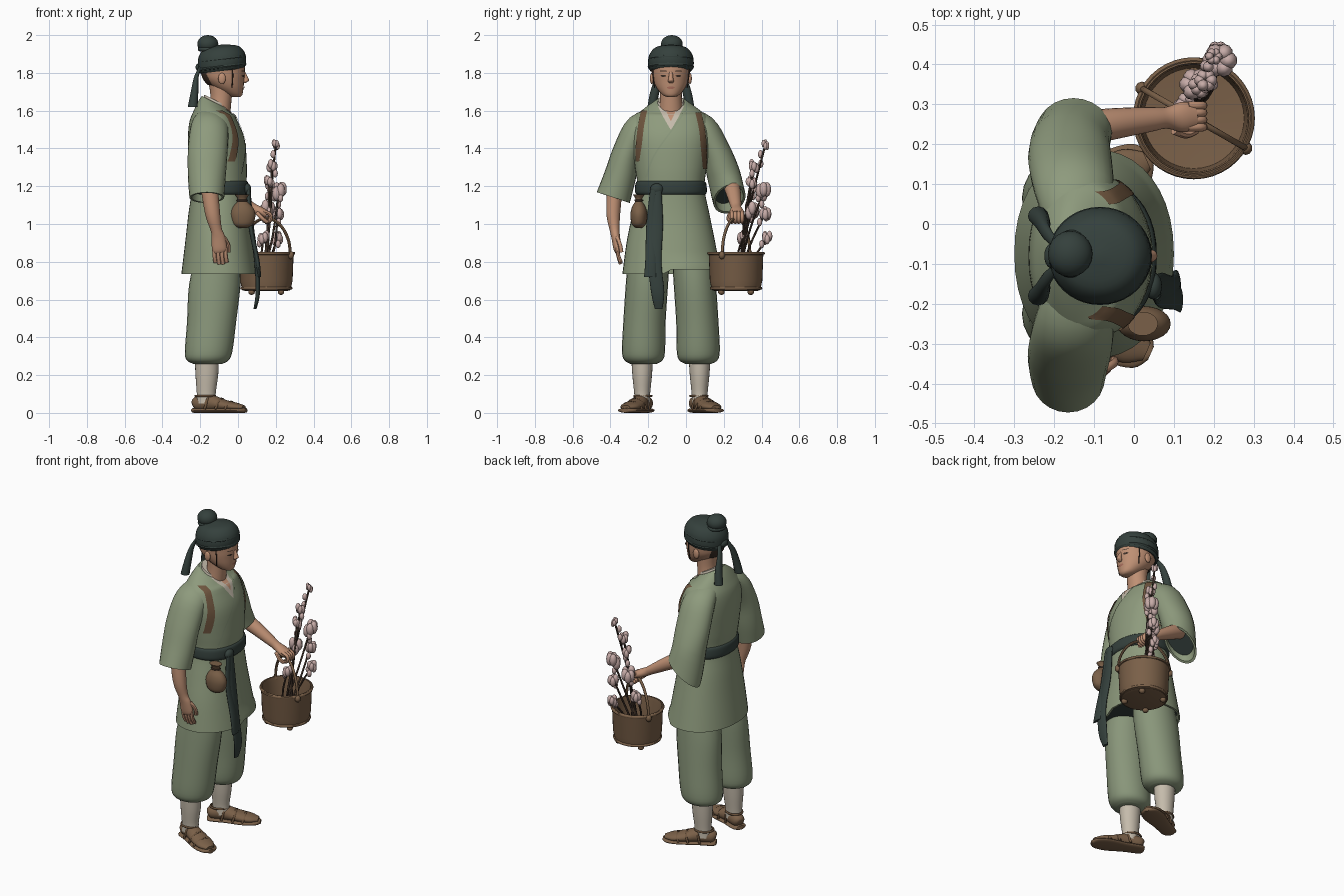
import bpy, bmesh, random
from math import sin, cos, pi, radians
from mathutils import Vector, Matrix
from mathutils.bvhtree import BVHTree

random.seed(4)
if "Cube" in bpy.data.objects:
    bpy.data.objects.remove(bpy.data.objects["Cube"])
MID = -0.08  # body's centre line in y


def material(name, r, g, b):
    m = bpy.data.materials.new(name)
    m.use_nodes = True
    m.diffuse_color = (r, g, b, 1)
    m.node_tree.nodes["Principled BSDF"].inputs["Base Color"].default_value = (r, g, b, 1)
    return m


TUNIC = material("sage_cloth", 0.27, 0.325, 0.205)
PANTS = material("trouser_green", 0.25, 0.305, 0.195)
DARK = material("dark_cloth", 0.035, 0.052, 0.046)
SKIN = material("skin", 0.52, 0.28, 0.175)
WOOD = material("basket_brown", 0.195, 0.117, 0.065)
LEATHER = material("strap_brown", 0.155, 0.09, 0.048)
CREAM = material("cream_linen", 0.56, 0.5, 0.41)
PINK = material("blossom_pink", 0.57, 0.41, 0.39)
TWIG = material("dark_twig", 0.045, 0.028, 0.02)
LIP = material("lip_red", 0.4, 0.16, 0.11)


def finish(name, bm, *mats):
    mesh = bpy.data.meshes.new(name)
    bm.to_mesh(mesh)
    bm.free()
    ob = bpy.data.objects.new(name, mesh)
    bpy.context.collection.objects.link(ob)
    for m in mats:
        mesh.materials.append(m)
    return ob


def smooth_path(rows, steps):
    rows = [Vector(r) for r in rows]
    out = []
    for i in range(len(rows) - 1):
        a, b, c, d = rows[max(i - 1, 0)], rows[i], rows[i + 1], rows[min(i + 2, len(rows) - 1)]
        for k in range(steps):
            t = k / steps
            out.append(b + (c - a) * (t / 2) + (a * 2 - b * 5 + c * 4 - d) * (t * t / 2)
                       + (b * 3 - a - c * 3 + d) * (t ** 3 / 2))
    return out + [rows[-1]]


def loft(name, rows, mat, flat=True, steps=4, sides=24, power=2.0, hollow=None):
    """Skin rings (x, y, z, half width in y, half depth); flat keeps them level."""
    rows = smooth_path(rows, steps)
    bm, rings = bmesh.new(), []
    for i, r in enumerate(rows):
        c = Vector(r[:3])
        u, v = Vector((0, 1, 0)), Vector((1, 0, 0))
        if not flat:
            t = (Vector(rows[min(i + 1, len(rows) - 1)][:3]) - Vector(rows[max(i - 1, 0)][:3])).normalized()
            u = (u - t * u.dot(t)).normalized()
            v = t.cross(u)
        ring = []
        for k in range(sides):
            a = 2 * pi * k / sides
            p, q = [abs(w) ** (2 / power) * (1 if w > 0 else -1) for w in (cos(a), sin(a))]
            ring.append(bm.verts.new(c + u * p * max(r[3], .001) + v * q * max(r[4], .001)))
        rings.append(ring)
    for a, b in zip(rings, rings[1:]):
        for k in range(sides):
            bm.faces.new((a[k], a[k - 1], b[k - 1], b[k]))
    bm.faces.new(rings[0])
    cap = bm.faces.new(rings[-1])
    bmesh.ops.recalc_face_normals(bm, faces=bm.faces)
    if hollow:  # sink the last cap to form an open hem
        bmesh.ops.inset_individual(bm, faces=[cap], thickness=.012, depth=0)
        bmesh.ops.inset_individual(bm, faces=[cap], thickness=.004, depth=-.04)
        cap.material_index = 1
    return finish(name, bm, mat, *([hollow] if hollow else []))


def ball(name, at, size, mat, detail=3):
    bm = bmesh.new()
    bmesh.ops.create_icosphere(bm, subdivisions=detail, radius=1,
                               matrix=Matrix.Translation(at) @ Matrix.Diagonal((*size, 1)))
    return finish(name, bm, mat)


def tube(name, pts, r, mat):
    return loft(name, [(*p, r, r) for p in pts], mat, flat=False, sides=8)


def ring(name, at, rx, ry, r, mat):
    """Level hoop with a round section."""
    bm = bmesh.new()
    n, m = 40, 8
    vs = [[bm.verts.new((at[0] + (rx + r * cos(b)) * cos(a), at[1] + (ry + r * cos(b)) * sin(a), at[2] + r * sin(b)))
           for b in [2 * pi * j / m for j in range(m)]] for a in [2 * pi * i / n for i in range(n)]]
    for i in range(n):
        for j in range(m):
            bm.faces.new((vs[i - 1][j - 1], vs[i][j - 1], vs[i][j], vs[i - 1][j]))
    bmesh.ops.recalc_face_normals(bm, faces=bm.faces)
    return finish(name, bm, mat)


def surface(*obs):
    verts, polys = [], []
    for ob in obs:
        n = len(verts)
        verts += [v.co.copy() for v in ob.data.vertices]
        polys += [[n + i for i in p.vertices] for p in ob.data.polygons]
    return BVHTree.FromPolygons(verts, polys)


def band(name, tree, rows, mat, off=.005):
    """Thin plate laid on the front of a surface; rows are (y, z, half width)."""
    bm, grid = bmesh.new(), []
    for y, z, w in smooth_path(rows, 6):
        line = []
        for k in range(7):
            yy = y + w * (k / 3 - 1)
            hit = tree.ray_cast(Vector((1, yy, z)), Vector((-1, 0, 0)))[0]
            line.append(bm.verts.new(((hit.x if hit else -.12) + off, yy, z)))
        grid.append(line)
    for a, b in zip(grid, grid[1:]):
        for k in range(6):
            bm.faces.new((a[k], b[k], b[k + 1], a[k + 1]))
    return finish(name, bm, mat)


# Tunic body, with a collar dipping forward and a hem lifted at the front
tunic = loft("tunic", [(-.125, MID, 1.665, .08, .066), (-.13, MID, 1.61, .15, .095), (-.13, MID, 1.55, .2, .125),
                       (-.115, MID, 1.45, .21, .15), (-.105, MID, 1.3, .19, .152), (-.1, MID, 1.19, .178, .145),
                       (-.105, MID, 1.05, .205, .158), (-.103, MID, .9, .235, .177), (-.1, MID + .005, .735, .262, .2)],
             TUNIC, sides=40, power=2.15, hollow=DARK)
neck_collar = loft("neck_collar", [(-.12, MID, 1.61, .085, .076), (-.118, MID, 1.678, .068, .06)], CREAM)
for ob in (tunic, neck_collar):
    for v in ob.data.vertices:
        if v.co.z > 1.58:
            v.co.z -= .5 * (v.co.x + .165) * min((v.co.z - 1.58) / .08, 1)
        elif v.co.z < .8 and v.co.x > 0 and v.co.y > -.12:
            v.co.z += .025

# Sleeves, the left one drooping behind the raised forearm
right_sleeve = loft("right_sleeve", [(-.14, -.15, 1.56, .05, .08), (-.15, -.245, 1.51, .075, .1),
                                     (-.16, -.31, 1.39, .075, .105), (-.165, -.35, 1.25, .085, .1),
                                     (-.165, -.385, 1.14, .092, .092)], TUNIC, flat=False, hollow=DARK)
left_sleeve = loft("left_sleeve", [(-.14, -.01, 1.56, .05, .08), (-.15, .085, 1.51, .075, .1),
                                   (-.16, .155, 1.39, .078, .105), (-.16, .2, 1.26, .088, .1),
                                   (-.15, .23, 1.14, .088, .095)], TUNIC, flat=False, hollow=DARK)
for v in left_sleeve.data.vertices:
    v.co.z += .7 * (v.co.x + .14) * max(0, min((1.28 - v.co.z) / .12, 1))
chest = surface(tunic, right_sleeve, left_sleeve)
band("collar_lining", chest, [(MID, 1.625, .07), (MID, 1.57, .042), (MID, 1.5, .002)], CREAM)
band("open_neck", chest, [(MID, 1.625, .038), (MID, 1.59, .022), (MID, 1.545, .001)], SKIN, .008)
band("lapel_edge", chest, [(.005, 1.61, .005), (MID, 1.49, .005), (-.17, 1.36, .005), (-.21, 1.25, .005)], PANTS)
band("right_strap", chest, [(-.222, 1.6, .016), (-.238, 1.52, .016), (-.25, 1.42, .016), (-.258, 1.33, .01)], LEATHER, .008)
band("left_strap", chest, [(.065, 1.59, .016), (.085, 1.5, .016), (.095, 1.4, .016), (.1, 1.29, .01)], LEATHER, .008)

# Waist sash with knot and hanging tails
loft("sash", [(-.1, MID, 1.155, .18, .148), (-.1, MID, 1.17, .19, .157), (-.1, MID, 1.215, .187, .155),
              (-.1, MID, 1.228, .175, .145)], DARK, sides=40, power=2.2)
ball("sash_knot", (.048, -.155, 1.185), (.022, .034, .03), DARK)
loft("long_sash_tail", [(.055, -.15, 1.18, .02, .012), (.07, -.155, 1, .033, .012), (.098, -.165, .8, .035, .012),
                        (.105, -.15, .64, .035, .012), (.09, -.145, .55, .02, .008)], DARK)
loft("short_sash_tail", [(.055, -.17, 1.18, .02, .012), (.065, -.182, 1, .028, .012), (.1, -.185, .82, .03, .012),
                         (.115, -.19, .72, .032, .008)], DARK)

# Drawstring pouch
loft("pouch", [(.025, -.25, .98, .018, .025), (.025, -.25, 1.0, .038, .055), (.025, -.25, 1.05, .044, .067),
               (.025, -.25, 1.09, .036, .052), (.022, -.25, 1.125, .017, .023), (.022, -.25, 1.155, .03, .038)], WOOD)
ring("pouch_cord", (.022, -.25, 1.125), .025, .019, .005, TWIG)

# Legs, socks and sandals
for side, s in (("right", -1), ("left", 1)):
    y = MID + s * .145
    loft(side + "_trouser", [(-.105, y - s * .03, .84, .11, .115), (-.123, y - s * .018, .68, .112, .136),
                             (-.14, y - s * .005, .48, .112, .13), (-.155, y, .33, .114, .126),
                             (-.16, y, .28, .102, .112), (-.16, y, .26, .07, .078)], PANTS)
    ya = MID + s * .152
    loft(side + "_sock", [(-.165, ya, .3, .058, .064), (-.165, ya, .2, .052, .06), (-.168, ya, .1, .042, .05),
                          (-.165, ya, .05, .042, .055)], CREAM)
    parts = [loft(side + "_sandal_sole", [(-.08, 0, .013, .025, .012), (-.06, 0, .013, .045, .013),
                                          (.03, 0, .013, .05, .013), (.13, 0, .013, .064, .013),
                                          (.2, 0, .013, .052, .013), (.227, 0, .013, .018, .012)], WOOD, flat=False),
             loft(side + "_shoe", [(-.077, 0, .045, .02, .02), (-.055, 0, .05, .038, .038), (.02, 0, .053, .043, .043),
                                   (.1, 0, .04, .053, .03), (.17, 0, .032, .05, .022), (.215, 0, .028, .024, .012)],
                  WOOD, flat=False)]
    for x, w, h in ((.02, .047, .098), (.085, .055, .074), (.14, .056, .058)):
        parts.append(tube(side + "_sandal_strap", [(x - .012, -w, .02), (x, -w * .75, h * .75), (x, 0, h),
                                                   (x, w * .75, h * .75), (x - .012, w, .02)], .007, LEATHER))
    parts.append(ring(side + "_ankle_strap", (-.01, 0, .09), .052, .044, .006, LEATHER))
    for p in parts:
        p.data.transform(Matrix.Translation((-.165, ya, 0)) @ Matrix.Rotation(s * radians(24), 4, "Z"))

# Right arm hanging, with fingers
loft("right_forearm", [(-.155, -.375, 1.22, .042, .046), (-.135, -.385, 1.06, .037, .04), (-.115, -.378, .97, .026, .03),
                       (-.105, -.372, .93, .023, .036), (-.098, -.363, .87, .021, .04), (-.095, -.36, .85, .015, .034)],
     SKIN, flat=False)
for i in range(4):
    x = -.127 + i * .02
    tube("right_finger", [(x, -.364, .875), (x + .003, -.358, .83), (x + .008, -.345, .785 + abs(i - 1.5) * .008)], .0105, SKIN)
tube("right_thumb", [(-.075, -.365, .93), (-.052, -.35, .89), (-.05, -.342, .85)], .011, SKIN)

# Left arm reaching forward to grip the handle
loft("left_forearm", [(-.15, .235, 1.22, .045, .045), (-.06, .25, 1.17, .04, .04), (.04, .262, 1.11, .031, .029),
                      (.08, .266, 1.085, .027, .025), (.12, .268, 1.065, .038, .025), (.15, .27, 1.05, .034, .022)],
     SKIN, flat=False)
for i in range(4):
    y = .243 + i * .018
    tube("left_finger", [(.135, y, 1.066), (.17, y, 1.05), (.17, y, 1.02), (.142, y, 1.01)], .0105, SKIN)
tube("left_thumb", [(.1, .235, 1.06), (.13, .225, 1.03), (.155, .235, 1.01)], .011, SKIN)

# Head and face
loft("neck", [(-.105, MID, 1.56, .066, .062), (-.09, MID, 1.66, .058, .056), (-.09, MID, 1.74, .06, .064)], SKIN)
head = loft("head", [(-.01, MID, 1.672, .02, .022), (-.022, MID, 1.685, .046, .045), (-.05, MID, 1.72, .076, .079),
                     (-.072, MID, 1.76, .094, .105), (-.08, MID, 1.8, .101, .117), (-.085, MID, 1.85, .103, .118),
                     (-.09, MID, 1.92, .07, .09)], SKIN)
loft("nose", [(.03, MID, 1.805, .009, .008), (.042, MID, 1.768, .013, .015), (.042, MID, 1.757, .016, .014),
              (.034, MID, 1.746, .01, .006)], SKIN, sides=12)
loft("nape_hair", [(-.12, MID, 1.735, .05, .04), (-.125, MID, 1.77, .075, .062), (-.125, MID, 1.83, .088, .08)], TWIG)
face = surface(head)
band("lips", face, [(MID, 1.728, .01), (MID, 1.722, .022), (MID, 1.714, .008)], LIP, .004)
for side, s in (("right", -1), ("left", 1)):
    e = MID + s * .04
    band(side + "_eye", face, [(e, 1.79, .007), (e, 1.784, .015), (e, 1.779, .006)], TWIG, .003)
    band(side + "_brow", face, [(e, 1.812, .016), (e, 1.808, .019)], TWIG, .003)
    ball(side + "_ear", (-.085, MID + s * .101, 1.77), (.02, .01, .03), SKIN)
    tube(side + "_hair_strand", [(-.03, MID + s * .096, 1.84), (-.028, MID + s * .094, 1.78), (-.032, MID + s * .086, 1.72)], .003, TWIG)
    loft(side + "_head_ribbon", [(-.195, MID + s * .03, 1.84, .012, .008), (-.22, MID + s * .06, 1.78, .02, .012),
                                 (-.23, MID + s * .085, 1.7, .024, .02), (-.24, MID + s * .1, 1.62, .024, .026)], DARK, sides=12)

# Head wrap, tilted up at the front, with a top bun
wrap = loft("head_wrap", [(-.085, MID, 1.81, .108, .114), (-.085, MID, 1.825, .118, .125), (-.085, MID, 1.86, .121, .128),
                          (-.088, MID, 1.9, .112, .12), (-.092, MID, 1.935, .08, .088), (-.095, MID, 1.95, .01, .012)], DARK, sides=32)
folds = [ring("wrap_fold", (-.085, MID, z), .12 - d, .113 - d, .01, DARK) for z, d in ((1.832, 0), (1.872, .002))]
for ob in [wrap] + folds:
    for v in ob.data.vertices:
        v.co.z += .12 * (v.co.x + .085)
ball("hair_bun", (-.16, MID + .005, 1.953), (.056, .058, .047), DARK)
ring("bun_tie", (-.155, MID + .005, 1.925), .046, .048, .012, DARK)
ball("wrap_knot", (-.205, MID, 1.83), (.02, .032, .022), DARK)

# Basket
BX, BY = .15, .265
profile = [(.645, .11), (.65, .128), (.7, .139), (.83, .144), (.85, .148), (.853, .138), (.83, .134), (.69, .126), (.68, .01)]
loft("basket", [(BX, BY, z, r, r) for z, r in profile], WOOD, steps=1, sides=40)
for z, r in ((.845, .145), (.66, .131)):
    ring("basket_hoop", (BX, BY, z), r, r, .008, WOOD)
for i in range(4):
    a = pi / 4 + i * pi / 2
    ball("basket_foot", (BX + .11 * cos(a), BY + .11 * sin(a), .64), (.018, .018, .016), WOOD, 2)
arch = [(cos(t) * .148, sin(t)) for t in [pi * k / 8 for k in range(9)]]
tube("basket_handle", [(BX + d * .87, BY - d * .5, .83 + h * .2) for d, h in arch], .008, WOOD)
for s in (-1, 1):
    ball("handle_lug", (BX + s * .13, BY - s * .075, .835), (.017, .017, .022), WOOD, 2)

# Blossom branches with pointed bud clusters
tips = [((.2, .42, 1.42), .9), ((.215, .41, 1.17), 1.8), ((.165, .35, 1.22), 1.2), ((.155, .35, 1.08), 1.7),
        ((.21, .42, 1.06), 1.4), ((.135, .3, .93), 1.3), ((.21, .43, .925), 1.2), ((.18, .36, 1.31), 1.2)]
for (x, y, z), size in tips:
    base = Vector((BX + random.uniform(-.03, .03), BY + random.uniform(.0, .05), .7))
    tip = Vector((x, y, z))
    bend = base.lerp(tip, .5) + Vector((random.uniform(-.015, .015), -.015, 0))
    tube("branch", [base, bend, tip], .0055, TWIG)
    for k in range(6):
        a = k * pi / 3
        shift = Vector((cos(a), sin(a), random.uniform(-1, 1))) * .012 * size
        ball("petal", tip + shift, (.0125 * size, .0125 * size, .022 * size), PINK, 2)
    for f in (.72, .86):
        at = bend.lerp(tip, f) + Vector((random.uniform(-.02, .02), random.uniform(-.02, .02), 0))
        ball("bud", at, (.014, .014, .022), PINK, 2)

# Smooth shading with crisp hems
bpy.ops.object.select_all(action="DESELECT")
for ob in bpy.context.collection.objects:
    if ob.type == "MESH":
        ob.select_set(True)
        bpy.context.view_layer.objects.active = ob
bpy.ops.object.shade_smooth_by_angle(angle=radians(45))
